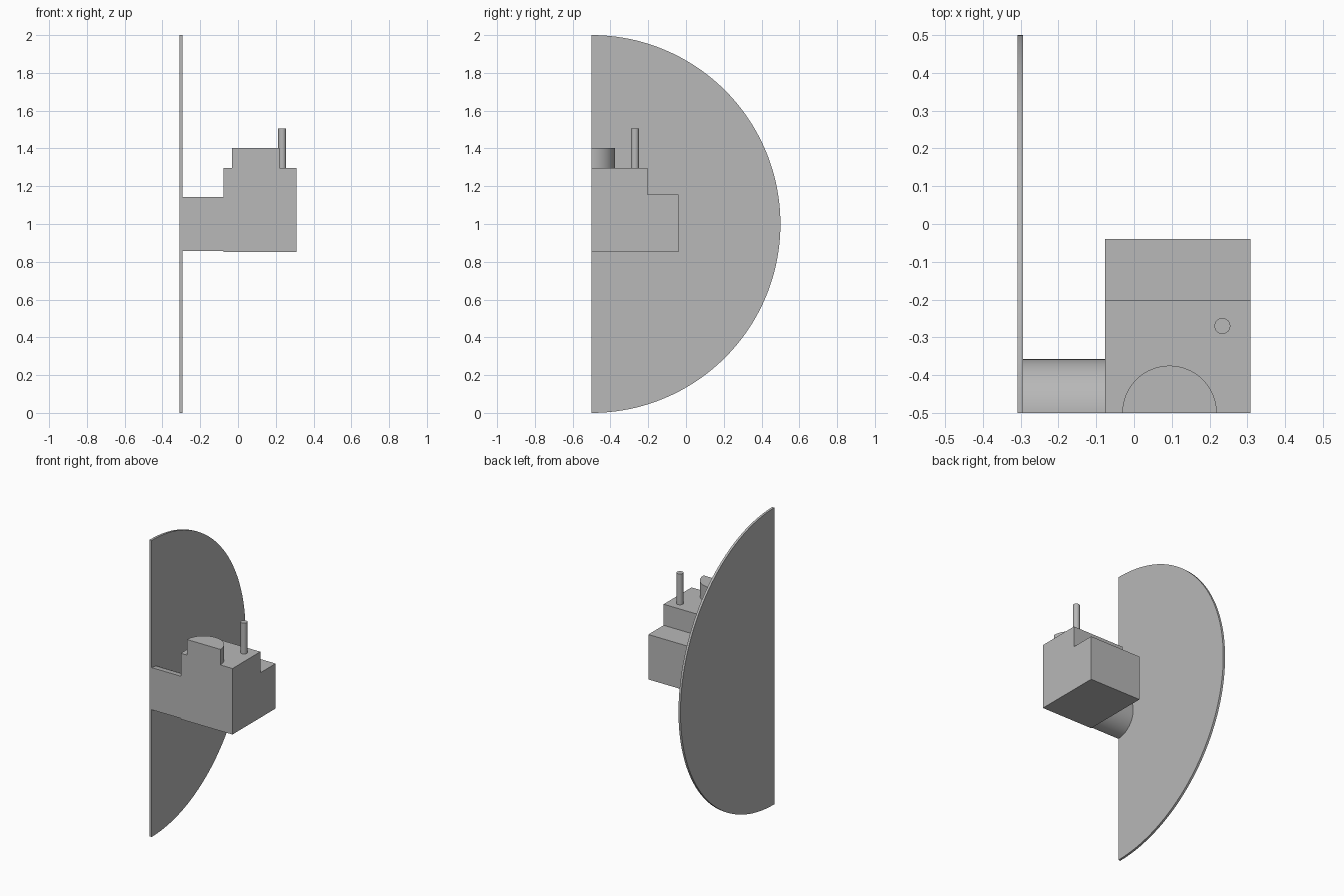
import bpy, bmesh, math
from mathutils import Vector

cube = bpy.data.objects.get("Cube")
if cube:
    bpy.data.objects.remove(cube, do_unlink=True)

# Single plain grey
GREY = (0.48, 0.48, 0.48, 1.0)
grey = bpy.data.materials.new("plain grey")
grey.use_nodes = True
grey.diffuse_color = GREY
grey.node_tree.nodes["Principled BSDF"].inputs["Base Color"].default_value = GREY

CUT_Y = -0.5          # flat plane of the half section
AXIS_Z = 1.0          # height of the disc and shaft axis


def arc(cx, cy, radius, start, sweep, steps):
    """Points along a circular arc; a full turn omits the repeated end point."""
    count = steps if sweep >= 2 * math.pi else steps + 1
    angles = [start + sweep * i / steps for i in range(count)]
    return [(cx + radius * math.cos(a), cy + radius * math.sin(a)) for a in angles]


def prism(name, outline, axis, low, high, smooth=False):
    """Extrude a flat outline: axis 'x' takes (y, z) points, axis 'z' takes (x, y)."""
    bm = bmesh.new()
    place = (lambda p: (low, *p)) if axis == "x" else (lambda p: (*p, low))
    face = bm.faces.new([bm.verts.new(place(p)) for p in outline])
    extruded = bmesh.ops.extrude_face_region(bm, geom=[face])["geom"]
    depth = high - low
    offset = Vector((depth, 0, 0)) if axis == "x" else Vector((0, 0, depth))
    bmesh.ops.translate(bm, vec=offset,
                        verts=[v for v in extruded if isinstance(v, bmesh.types.BMVert)])
    bmesh.ops.recalc_face_normals(bm, faces=bm.faces)
    mesh = bpy.data.meshes.new(name)
    bm.to_mesh(mesh)
    bm.free()
    mesh.materials.append(grey)
    obj = bpy.data.objects.new(name, mesh)
    bpy.context.collection.objects.link(obj)
    if smooth:
        bpy.ops.object.select_all(action="DESELECT")
        obj.select_set(True)
        bpy.context.view_layer.objects.active = obj
        bpy.ops.object.shade_smooth_by_angle(angle=math.radians(30))
    return obj


# Large thin half disc
prism("half_disc", arc(CUT_Y, AXIS_Z, 1.0, -math.pi / 2, math.pi, 96),
      "x", -0.309, -0.294, smooth=True)

# Half-round shaft joining disc and housing
prism("half_shaft", arc(CUT_Y, AXIS_Z, 0.142, -math.pi / 2, math.pi, 48),
      "x", -0.294, -0.077, smooth=True)

# Stepped housing block
step_profile = [(CUT_Y, 0.852), (-0.04, 0.852), (-0.04, 1.155),
                (-0.203, 1.155), (-0.203, 1.297), (CUT_Y, 1.297)]
prism("stepped_housing", step_profile, "x", -0.077, 0.309)

# Half-round boss on top
prism("half_boss", arc(0.094, CUT_Y, 0.125, 0, math.pi, 48),
      "z", 1.297, 1.402, smooth=True)

# Slim upright pin
prism("upright_pin", arc(0.234, -0.27, 0.021, 0, 2 * math.pi, 32),
      "z", 1.297, 1.505, smooth=True)
